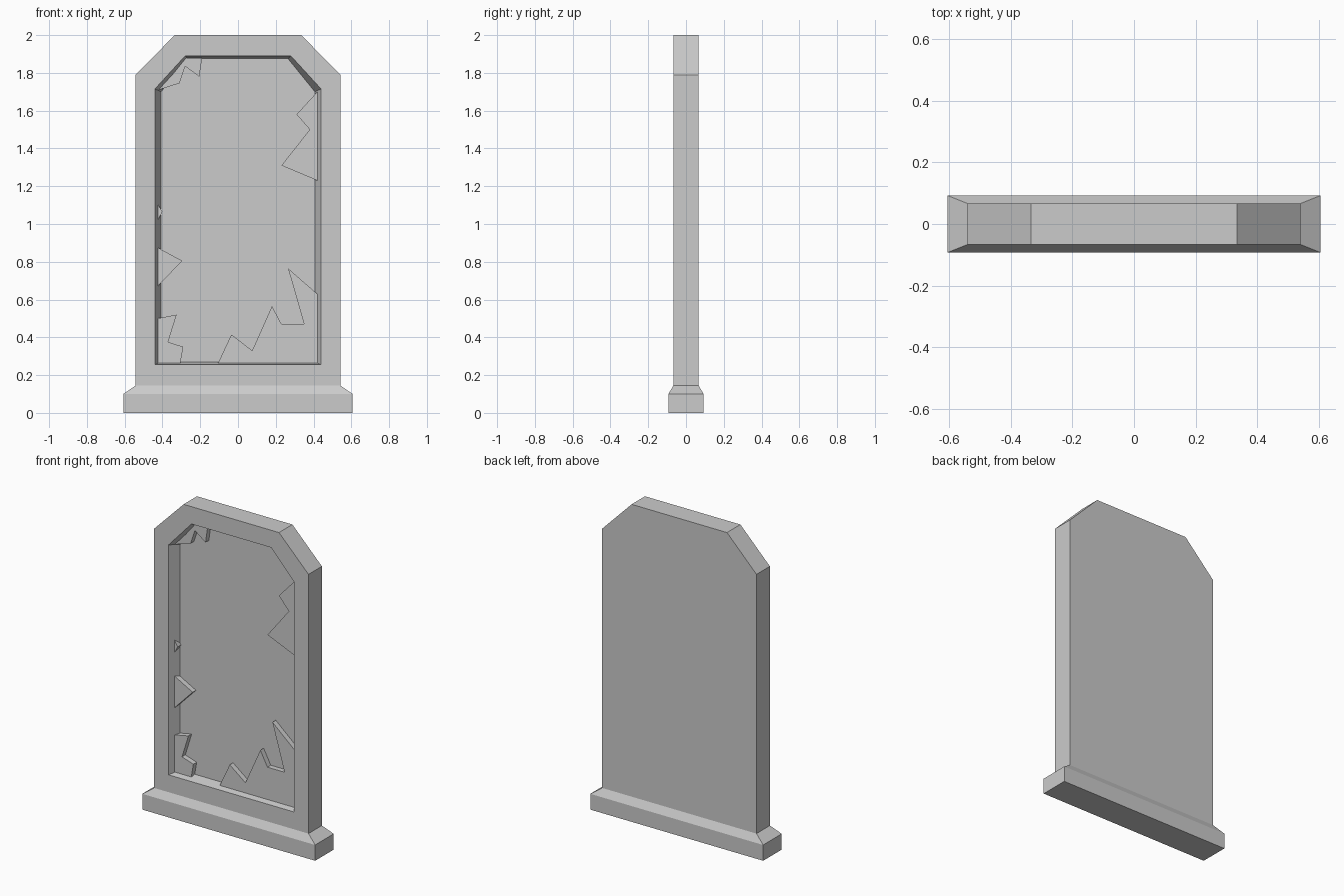
import bpy
import bmesh

cube = bpy.data.objects.get("Cube")
if cube:
    bpy.data.objects.remove(cube, do_unlink=True)

stone = bpy.data.materials.new("plain_grey")
stone.use_nodes = True
GREY = (0.6, 0.6, 0.6, 1)
stone.diffuse_color = GREY
stone.node_tree.nodes["Principled BSDF"].inputs["Base Color"].default_value = GREY


def loft(name, rings):
    """Join matching closed rings with quads and cap both ends."""
    bm = bmesh.new()
    loops = [[bm.verts.new(p) for p in ring] for ring in rings]
    count = len(loops[0])
    for a, b in zip(loops, loops[1:]):
        for i in range(count):
            j = (i + 1) % count
            bm.faces.new((a[i], a[j], b[j], b[i]))
    bm.faces.new(loops[0])
    bm.faces.new(loops[-1])
    bmesh.ops.recalc_face_normals(bm, faces=bm.faces)
    mesh = bpy.data.meshes.new(name)
    bm.to_mesh(mesh)
    bm.free()
    mesh.materials.append(stone)
    obj = bpy.data.objects.new(name, mesh)
    bpy.context.collection.objects.link(obj)
    return obj


def upright(points, y):
    return [(x, y, z) for x, z in points]


def arch(half, bottom, shoulder, top_half, top):
    """Symmetric panel outline with clipped upper corners."""
    right = [(half, bottom), (half, shoulder), (top_half, top)]
    return right + [(-x, z) for x, z in reversed(right)]


def plate(half_x, half_y, z):
    return [(-half_x, -half_y, z), (half_x, -half_y, z),
            (half_x, half_y, z), (-half_x, half_y, z)]


FRONT, FLOOR, SHARD = -0.067, 0.0, -0.033

# Slab with a sloping recess in its front
outer = arch(0.542, 0.145, 1.79, 0.335, 2.0)
opening = arch(0.44, 0.255, 1.715, 0.28, 1.89)
recess = arch(0.407, 0.27, 1.70, 0.265, 1.875)
loft("mirror_frame", [upright(outer, -FRONT), upright(outer, FRONT),
                      upright(opening, FRONT), upright(recess, FLOOR)])

# Stepped foot with a bevelled top
loft("base", [plate(0.607, 0.093, 0), plate(0.607, 0.093, 0.1),
              plate(0.542, 0.067, 0.145)])

# Broken glass still held around the edge of the recess
shards = {
    "top_shard": [(-.42, 1.71), (-.31, 1.745), (-.28, 1.835), (-.205, 1.78),
                  (-.19, 1.88), (-.275, 1.88)],
    "upper_left_shard": [(.42, 1.70), (.31, 1.58), (.38, 1.50), (.23, 1.31),
                         (.42, 1.23)],
    "tiny_shard": [(-.425, 1.105), (-.4, 1.065), (-.425, 1.02)],
    "side_shard": [(-.425, .875), (-.295, .805), (-.425, .67)],
    "corner_shard": [(-.425, .5), (-.325, .52), (-.37, .375), (-.29, .35),
                     (-.305, .265), (-.425, .265)],
    "bottom_shard": [(-.105, .265), (-.035, .415), (.075, .33), (.18, .565),
                     (.23, .47), (.35, .47), (.265, .765), (.42, .63),
                     (.42, .265)],
}
for name, points in shards.items():
    loft(name, [upright(points, SHARD), upright(points, FLOOR)])
